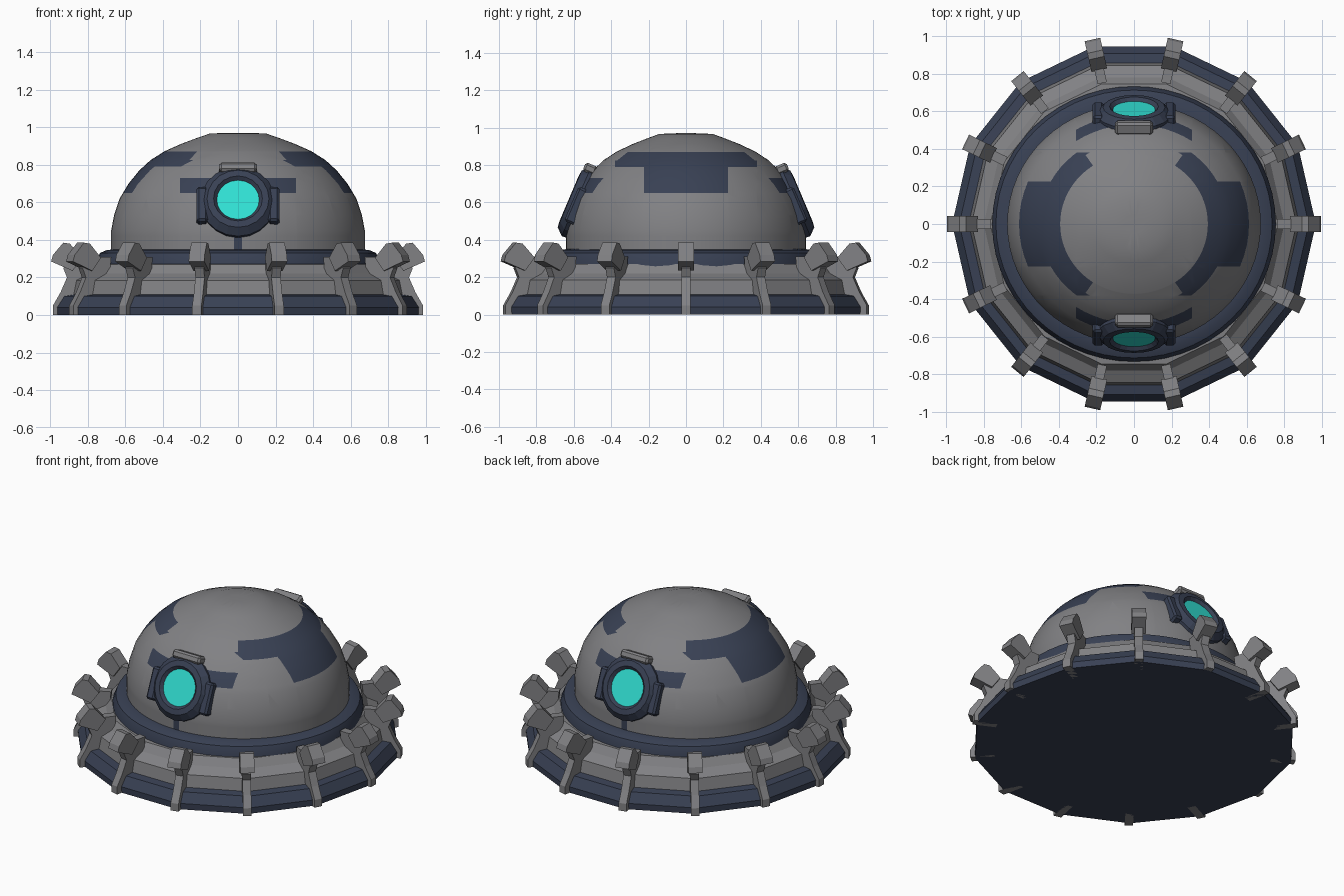
import bpy, bmesh, math
from mathutils import Vector, Matrix

if "Cube" in bpy.data.objects:
    bpy.data.objects.remove(bpy.data.objects["Cube"])


def material(name, rgb):
    m = bpy.data.materials.new(name)
    m.diffuse_color = (*rgb, 1)
    m.use_nodes = True
    m.node_tree.nodes["Principled BSDF"].inputs["Base Color"].default_value = m.diffuse_color
    return m


GREY = material("grey metal", (0.22, 0.22, 0.23))
NAVY = material("dark navy", (0.040, 0.052, 0.088))
CYAN = material("cyan glass", (0.03, 0.74, 0.65))
MATS = [GREY, NAVY, CYAN]


def finish(bm, name, matrix=None, angle=None):
    bmesh.ops.recalc_face_normals(bm, faces=bm.faces[:])
    if matrix is not None:
        bm.transform(matrix)
    me = bpy.data.meshes.new(name)
    bm.to_mesh(me)
    bm.free()
    for m in MATS:
        me.materials.append(m)
    ob = bpy.data.objects.new(name, me)
    bpy.context.collection.objects.link(ob)
    if angle:
        bpy.ops.object.select_all(action='DESELECT')
        ob.select_set(True)
        bpy.context.view_layer.objects.active = ob
        bpy.ops.object.shade_smooth_by_angle(angle=math.radians(angle))
    return ob


def lathe(profile, n, colours):
    """Turn (radius, height) points round z; one colour per profile step, closed ends."""
    bm = bmesh.new()
    rings = []
    for r, z in profile:
        rings.append([bm.verts.new((r * math.cos(2 * math.pi * i / n),
                                    r * math.sin(2 * math.pi * i / n), z)) for i in range(n)])
    for k in range(len(rings) - 1):
        a, b = rings[k], rings[k + 1]
        for i in range(n):
            j = (i + 1) % n
            bm.faces.new((a[i], a[j], b[j], b[i])).material_index = colours[k]
    bm.faces.new(rings[0]).material_index = colours[0]
    bm.faces.new(rings[-1]).material_index = colours[-1]
    return bm


# Fourteen sided base with navy foot and grey stepped wall
N = 14
base = [(0.965, 0), (0.968, 0.04), (0.93, 0.1), (0.88, 0.108),
        (0.865, 0.185), (0.80, 0.22), (0.765, 0.27), (0.70, 0.275)]
finish(lathe(base, N, [1, 1, 1, 0, 0, 0, 0]), "base")

# Navy collar under the dome
collar = [(0.755, 0.2), (0.755, 0.28), (0.735, 0.33), (0.70, 0.345), (0.66, 0.35)]
finish(lathe(collar, 56, [1] * 4), "collar", Matrix.Diagonal((1, 0.97, 1, 1)), 35)

# Dome with navy panels cut into its surface
dome = [(0.675, 0.3), (0.675, 0.45), (0.66, 0.53), (0.63, 0.62), (0.582, 0.7),
        (0.525, 0.77), (0.465, 0.825), (0.39, 0.872), (0.30, 0.912),
        (0.22, 0.942), (0.15, 0.966), (0.05, 0.97)]
bm = lathe(dome, 64, [0] * 11)
bm.transform(Matrix.Diagonal((1, 0.95, 1, 1)))
cuts = [(1, v) for v in (-0.38, -0.225, 0.225, 0.38)]
cuts += [(2, v) for v in (0.65, 0.73, 0.79, 0.87, 0.42)]
cuts += [(0, v) for v in (-0.31, -0.02, 0.02, 0.31)]
for axis, v in cuts:
    no = Vector((0, 0, 0))
    no[axis] = 1
    bmesh.ops.bisect_plane(bm, geom=bm.verts[:] + bm.edges[:] + bm.faces[:],
                           dist=1e-5, plane_co=no * v, plane_no=no)
for f in bm.faces:
    c = f.calc_center_median()
    x, y, z = abs(c.x), abs(c.y), c.z
    side = (0.65 < z < 0.87 and y < 0.225) or (0.79 < z < 0.87 and y < 0.38)
    tab = 0.65 < z < 0.73 and x < 0.31 and y > 0.3
    stem = z < 0.42 and x < 0.02
    if (side and x > 0.25) or tab or stem:
        f.material_index = 1
finish(bm, "dome", None, 30)


def box(name, size, matrix, mat, bevel=0.0):
    b = bmesh.new()
    bmesh.ops.create_cube(b, size=1)
    b.transform(Matrix.Diagonal((*size, 1)))
    if bevel:
        bmesh.ops.bevel(b, geom=b.edges[:], offset=bevel, segments=1, affect='EDGES')
    for f in b.faces:
        f.material_index = mat
    return finish(b, name, matrix)


# Round windows front and back, tilted to follow the dome
ring = [(0.195, -0.12), (0.20, -0.02), (0.165, 0.018), (0.13, 0.022),
        (0.113, 0.004), (0.01, 0.004)]
for label, turn in (("front", 0), ("back", math.pi)):
    m = (Matrix.Rotation(turn, 4, 'Z') @ Matrix.Translation((0, -0.605, 0.612))
         @ Matrix.Rotation(math.radians(90 - 23), 4, 'X'))
    finish(lathe(ring, 20, [1, 1, 1, 1, 2]), label + "_window", m)
    # grey hood lip above and navy clamps at the sides
    box(label + "_window_hood", (0.2, 0.05, 0.07),
        m @ Matrix.Translation((0, 0.19, -0.02)), 0, 0.012)
    for s in (-1, 1):
        box(label + "_window_clamp", (0.06, 0.2, 0.07),
            m @ Matrix.Translation((s * 0.19, -0.02, -0.035)), 1, 0.012)

# Struts: a bent rib on each base corner with a claw head
rib = [(0.985, 0), (0.985, 0.05), (0.945, 0.12), (0.91, 0.2), (0.93, 0.25),
       (0.86, 0.31), (0.76, 0.31), (0.77, 0.22), (0.84, 0.0)]
head = [(0.88, 0.235), (0.995, 0.285), (0.985, 0.32), (0.93, 0.385),
        (0.895, 0.38), (0.83, 0.305)]


def plate(name, outline, width, matrix):
    b = bmesh.new()
    f = b.faces.new([b.verts.new((r, -width / 2, z)) for r, z in outline])
    e = bmesh.ops.extrude_face_region(b, geom=[f])
    bmesh.ops.translate(b, vec=(0, width, 0),
                        verts=[v for v in e['geom'] if isinstance(v, bmesh.types.BMVert)])
    finish(b, name, matrix)


for i in range(N):
    m = Matrix.Diagonal((1, 1.012, 1, 1)) @ Matrix.Rotation(2 * math.pi * i / N, 4, 'Z')
    plate("strut_rib", rib, 0.05, m)
    plate("strut_head", head, 0.085, m)
